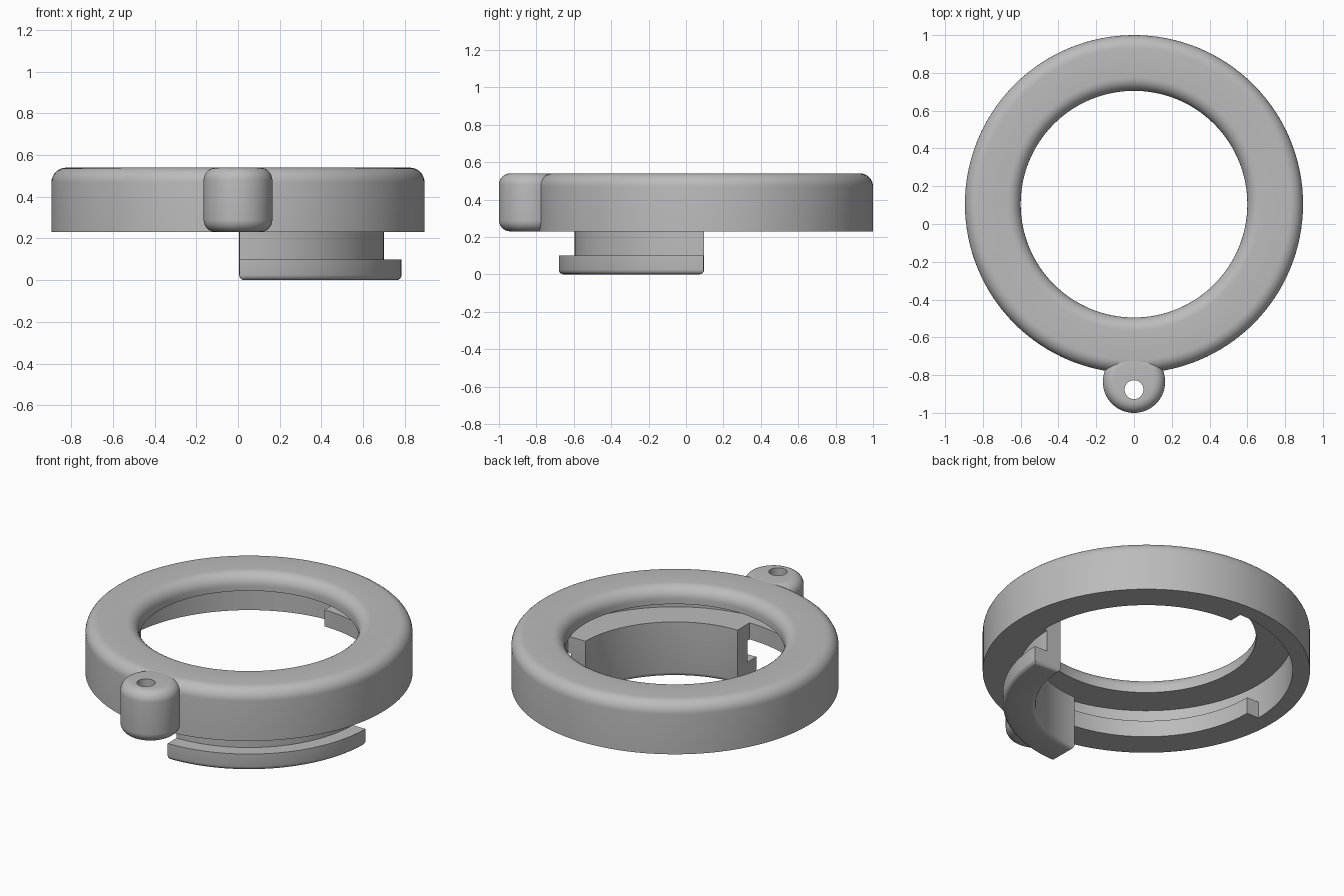
import bpy, bmesh
from math import sin, cos, pi, radians
from mathutils import Vector

old = bpy.data.objects.get("Cube")
if old:
    bpy.data.objects.remove(old, do_unlink=True)

grey = bpy.data.materials.new("plain grey")
grey.use_nodes = True
grey.diffuse_color = (0.5, 0.5, 0.5, 1)
grey.node_tree.nodes["Principled BSDF"].inputs["Base Color"].default_value = (0.5, 0.5, 0.5, 1)

CENTRE = Vector((0, 0.105, 0))
BASE, SHELF, CEILING, TOP = 0.23, 0.33, 0.44, 0.54


def rounded(r, z, radius, start, steps=8):
    """Quarter-circle profile points about (r, z), starting at an angle in degrees."""
    return [(r + radius * cos(radians(start + 90 * i / steps)),
             z + radius * sin(radians(start + 90 * i / steps))) for i in range(steps + 1)]


def make_object(name, bm):
    bmesh.ops.recalc_face_normals(bm, faces=bm.faces)
    mesh = bpy.data.meshes.new(name)
    bm.to_mesh(mesh)
    bm.free()
    ob = bpy.data.objects.new(name, mesh)
    bpy.context.collection.objects.link(ob)
    mesh.materials.append(grey)
    return ob


def sweep(profile, start=0, end=360, steps=128, centre=CENTRE):
    """Turn a closed (radius, height) profile about a vertical axis."""
    bm = bmesh.new()
    full = end - start == 360
    rows = []
    for i in range(steps if full else steps + 1):
        a = radians(start + (end - start) * i / steps)
        rows.append([bm.verts.new(centre + Vector((r * cos(a), r * sin(a), z))) for r, z in profile])
    n = len(profile)
    for i in range(steps):
        a, b = rows[i], rows[(i + 1) % len(rows)]
        for j in range(n):
            k = (j + 1) % n
            bm.faces.new((a[j], a[k], b[k], b[j]))
    if not full:
        bm.faces.new(rows[0])
        bm.faces.new(rows[-1])
    return bm


def smooth(ob):
    bpy.ops.object.select_all(action="DESELECT")
    ob.select_set(True)
    bpy.context.view_layer.objects.active = ob
    bpy.ops.object.shade_smooth_by_angle(angle=radians(35))


# Ring shell with rounded top edges and an open channel underneath
fillet = 0.07
shell = ([(0.895, BASE)] + rounded(0.895 - fillet, TOP - fillet, fillet, 0)
         + rounded(0.6 + fillet, TOP - fillet, fillet, 90)
         + [(0.6, CEILING), (0.8, CEILING), (0.8, BASE)])
smooth(make_object("ring_shell", sweep(shell)))

# Retaining lip under the channel, open over one quarter
lip = [(0.72, BASE), (0.81, BASE), (0.81, SHELF), (0.72, SHELF)]
smooth(make_object("retaining_lip", sweep(lip, 180, 450, 96)))

# Quarter-turn clip: neck wall with an outward foot, bottom edges rounded
clip = [(0.605, 0), (0.785, 0), (0.785, 0.1), (0.7, 0.1),
        (0.7, BASE), (0.73, BASE), (0.73, SHELF), (0.605, SHELF)]
bm = sweep(clip, -89.5, -0.8, 40)
bmesh.ops.recalc_face_normals(bm, faces=bm.faces)
rim = [e for e in bm.edges if all(v.co.z < 0.001 for v in e.verts)
       and e.calc_face_angle(0) > 1]
bmesh.ops.bevel(bm, geom=rim, offset=0.025, segments=4, profile=0.5, affect="EDGES")
smooth(make_object("quarter_clip", bm))

# Rounded lug, flattened where it sinks into the ring wall
lug_radius, soft = 0.165, 0.06
lug = ([(0.001, BASE)] + rounded(lug_radius - soft, BASE + soft, soft, -90)
       + rounded(lug_radius - soft, TOP - soft, soft, 0) + [(0.001, TOP)])
bm = sweep(lug, steps=64, centre=Vector((0, -0.835, 0)))
bmesh.ops.remove_doubles(bm, verts=bm.verts, dist=0.0015)
for v in bm.verts:
    v.co.y = min(v.co.y, -0.71)
lug_ob = make_object("cord_lug", bm)

# Cord hole through the lug
bm = bmesh.new()
bmesh.ops.create_cone(bm, cap_ends=True, segments=40, radius1=0.05, radius2=0.05, depth=1)
bmesh.ops.translate(bm, verts=bm.verts, vec=(0, -0.877, 0.4))
cutter = make_object("hole_cutter", bm)
cutter.hide_render = True
cutter.hide_set(True)
smooth(lug_ob)
hole = lug_ob.modifiers.new("hole", "BOOLEAN")
hole.operation = "DIFFERENCE"
hole.solver = "EXACT"
hole.object = cutter
lug_ob.modifiers.move(len(lug_ob.modifiers) - 1, 0)
